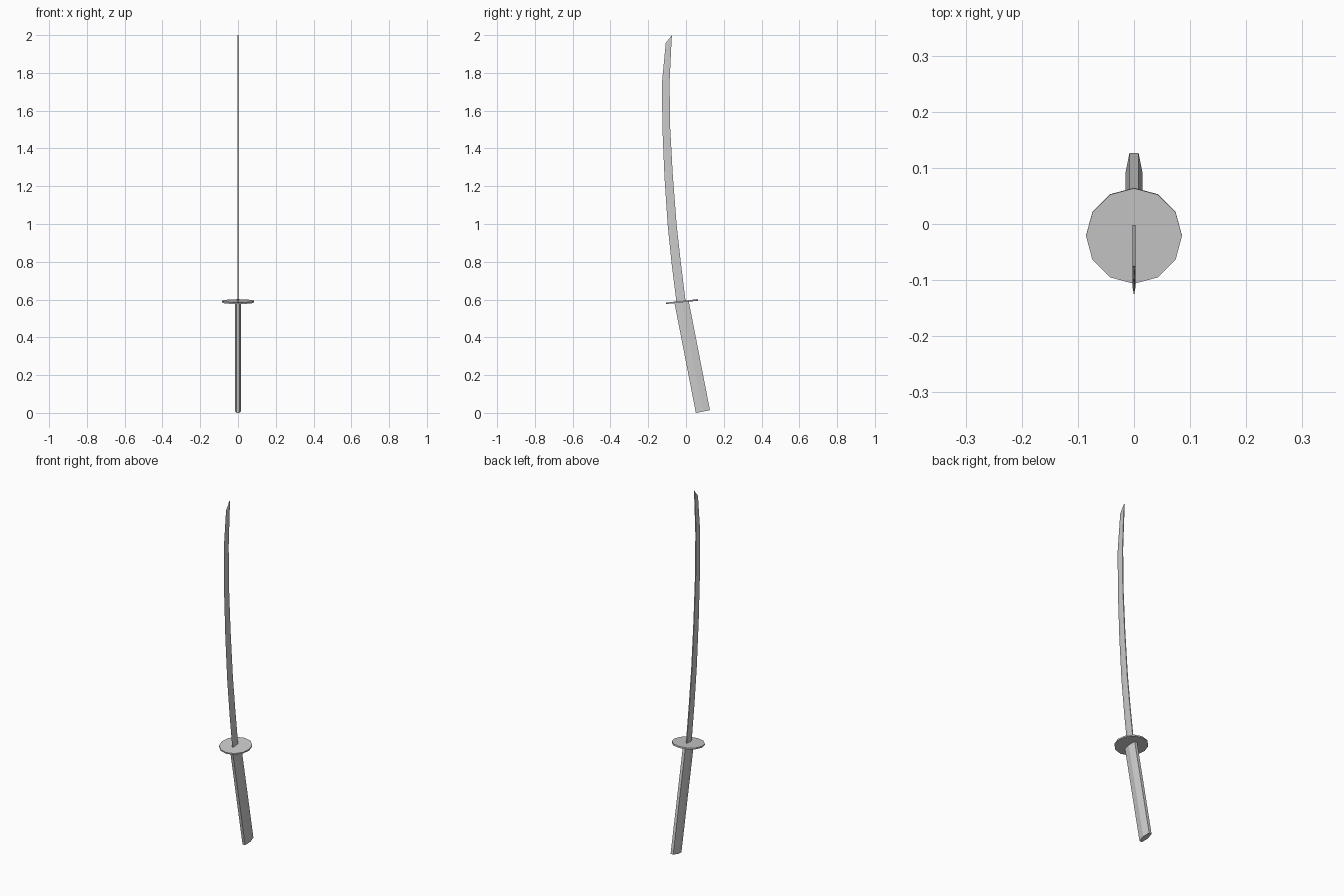
import bpy, bmesh, math
from mathutils import Matrix, Vector

if "Cube" in bpy.data.objects:
    bpy.data.objects.remove(bpy.data.objects["Cube"])


def make_object(name, bm):
    bmesh.ops.recalc_face_normals(bm, faces=bm.faces)
    mesh = bpy.data.meshes.new(name)
    bm.to_mesh(mesh)
    bm.free()
    obj = bpy.data.objects.new(name, mesh)
    bpy.context.collection.objects.link(obj)
    return obj


def loft(name, rings):
    """Skin a list of equal-length point rings and cap both ends."""
    bm = bmesh.new()
    loops = [[bm.verts.new(p) for p in ring] for ring in rings]
    n = len(loops[0])
    for a, b in zip(loops, loops[1:]):
        for i in range(n):
            j = (i + 1) % n
            bm.faces.new((a[i], a[j], b[j], b[i]))
    bm.faces.new(loops[0])
    bm.faces.new(loops[-1])
    return make_object(name, bm)


# Handle: flattened hexagonal grip, tilted backwards
section = [(-0.008, -0.038), (0.008, -0.038), (0.0155, 0),
           (0.008, 0.038), (-0.008, 0.038), (-0.0155, 0)]
bottom = Vector((0, 0.0895, 0.007))
top = Vector((0, -0.0235, 0.588))
axis = (top - bottom).normalized()
across = Vector((0, axis.z, -axis.y))
loft("handle", [[c + across * v + Vector((u, 0, 0)) for u, v in section]
                for c in (bottom, top)])

# Guard: thin twelve-sided disc
bm = bmesh.new()
bmesh.ops.create_cone(
    bm, cap_ends=True, segments=12, radius1=0.0855, radius2=0.0855, depth=0.008,
    matrix=Matrix.Translation((0, -0.021, 0.589)) @ Matrix.Rotation(math.radians(6), 4, 'X'))
make_object("guard", bm)

# Blade: curved wedge; each station is (cutting edge y, z, spine y, z)
stations = [(-0.050, 0.583, -0.002, 0.590), (-0.076, 0.79, -0.028, 0.80),
            (-0.097, 0.995, -0.050, 1.00), (-0.114, 1.25, -0.070, 1.26),
            (-0.125, 1.51, -0.084, 1.515), (-0.127, 1.75, -0.087, 1.75),
            (-0.107, 1.96, -0.078, 1.94), (-0.077, 1.996, -0.0745, 2.0)]
half = 0.0025
rings = []
for ey, ez, sy, sz in stations:
    ry, rz = ey + (sy - ey) * 0.35, ez + (sz - ez) * 0.35
    rings.append([(0, ey, ez), (half, ry, rz), (half, sy, sz),
                  (-half, sy, sz), (-half, ry, rz)])
loft("blade", rings)
